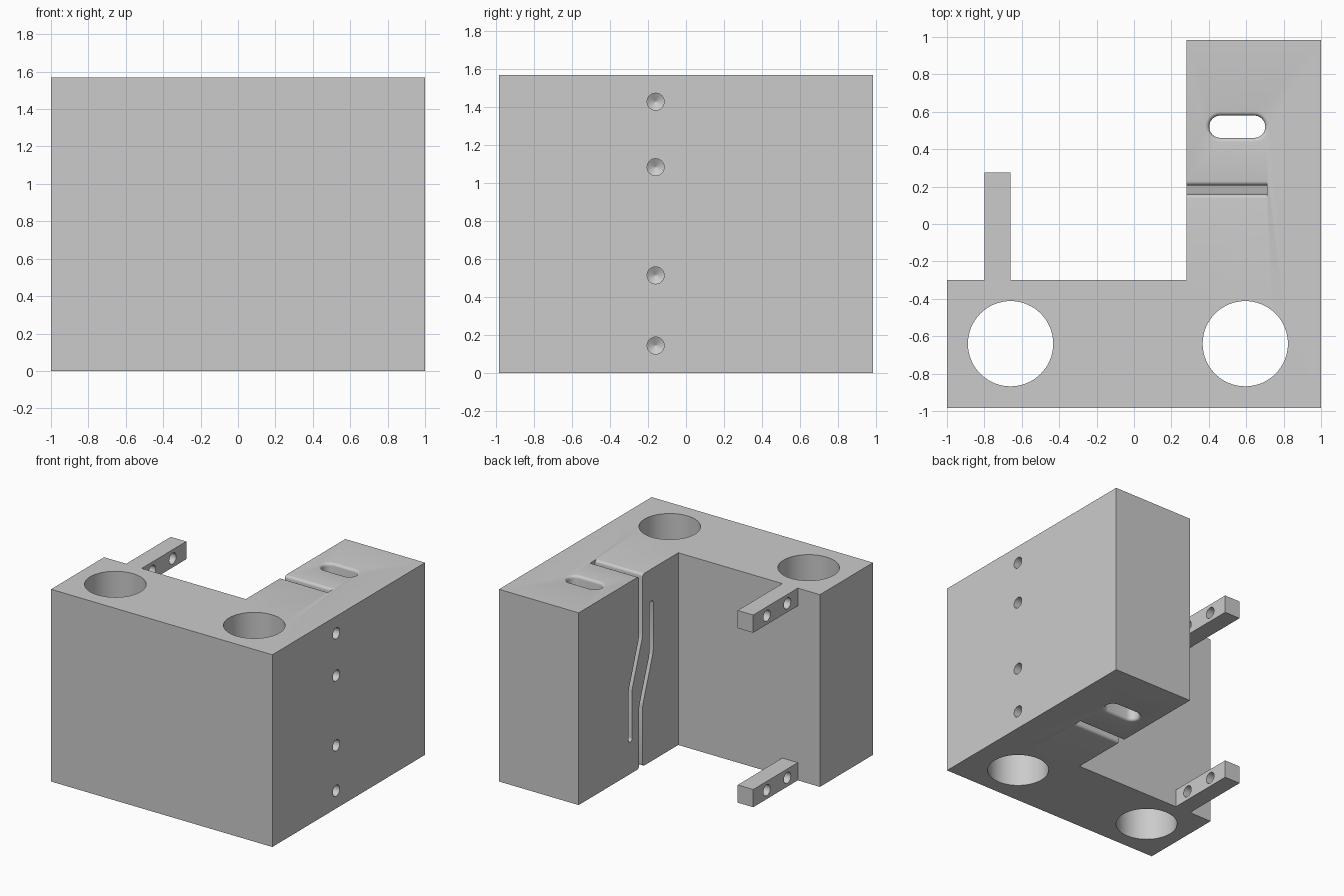
import bpy, bmesh, math
from mathutils import Vector

old = bpy.data.objects.get("Cube")
if old:
    bpy.data.objects.remove(old, do_unlink=True)

H = 1.57          # block height
DEPTH = 0.985     # half depth
PRONG = 0.145     # prong thickness

grey = bpy.data.materials.new("plain_grey")
grey.use_nodes = True
grey.diffuse_color = (0.6, 0.6, 0.6, 1)
grey.node_tree.nodes["Principled BSDF"].inputs["Base Color"].default_value = (0.6, 0.6, 0.6, 1)


def loft(name, rings):
    """Closed solid through equal-length rings of 3D points."""
    bm = bmesh.new()
    loops = [[bm.verts.new(p) for p in ring] for ring in rings]
    for a, b in zip(loops, loops[1:]):
        for i in range(len(a)):
            j = (i + 1) % len(a)
            bm.faces.new((a[i], a[j], b[j], b[i]))
    bm.faces.new(loops[0][::-1])
    bm.faces.new(loops[-1])
    bmesh.ops.recalc_face_normals(bm, faces=bm.faces[:])
    mesh = bpy.data.meshes.new(name)
    bm.to_mesh(mesh)
    bm.free()
    mesh.materials.append(grey)
    obj = bpy.data.objects.new(name, mesh)
    bpy.context.collection.objects.link(obj)
    return obj


def extrude_z(name, outline, z0, z1):
    return loft(name, [[(x, y, z) for x, y in outline] for z in (z0, z1)])


def extrude_x(name, outline, x0, x1):
    return loft(name, [[(x, y, z) for y, z in outline] for x in (x0, x1)])


def circle(u, v, r, n=32):
    return [(u + r * math.cos(2 * math.pi * i / n), v + r * math.sin(2 * math.pi * i / n))
            for i in range(n)]


def combine(target, tool, operation="DIFFERENCE"):
    mod = target.modifiers.new(tool.name, "BOOLEAN")
    mod.operation, mod.solver, mod.object = operation, "EXACT", tool
    bpy.context.view_layer.objects.active = target
    bpy.ops.object.modifier_apply(modifier=mod.name)
    bpy.data.objects.remove(tool, do_unlink=True)


# L-shaped block
block = extrude_z("clamp_block", [(-1, -DEPTH), (1, -DEPTH), (1, DEPTH), (0.28, DEPTH),
                                  (0.28, -0.3), (-1, -0.3)], 0, H)

# Prongs with two cross holes, flush with top and bottom
for name, z in (("lower_prong", 0), ("upper_prong", H - PRONG)):
    prong = extrude_z(name, [(-0.8, -0.38), (-0.66, -0.38), (-0.66, 0.275), (-0.8, 0.275)],
                      z, z + PRONG)
    combine(block, prong, "UNION")
    for y in (0.1, -0.165):
        combine(block, extrude_x("prong_hole", circle(y, z + PRONG / 2, 0.045), -0.9, -0.55))

# Large through bores
for x in (-0.66, 0.595):
    combine(block, extrude_z("bore", circle(x, -0.64, 0.228, 64), -0.1, H + 0.1))

# Rounded mouth profile: (distance inside the face, extra half-width)
R = 0.022
mouth = [(-0.05, R)] + [(R * math.sin(t), R * (1 - math.sin(math.acos(1 - math.sin(t)))))
                        for t in (math.pi / 2 * i / 5 for i in range(6))]
mouth = [(-0.05, R)] + [(R * (1 - math.cos(t)), R * (1 - math.sin(t)))
                        for t in (math.pi / 2 * i / 5 for i in range(6))]


def obround(cx, cy, half, r, n=12):
    right = [(cx + half + r * math.sin(t), cy - r * math.cos(t))
             for t in (math.pi * i / n for i in range(n + 1))]
    return right + [(2 * cx - x, 2 * cy - y) for x, y in right]


# Obround through slot with rounded mouths
levels = [(d, w) for d, w in mouth] + [(H - d, w) for d, w in reversed(mouth)]
combine(block, loft("obround_slot", [[(x, y, z) for x, y in obround(0.552, 0.52, 0.09, 0.06 + w)]
                                     for z, w in levels]))

# Two opposed crooked slits forming a slanted flexure strip
MID, HW = 0.183, 0.024
stations = [(MID, H - d, HW + w) for d, w in mouth]
stations += [(MID, 1.08, HW), (MID + 0.01, 1.04, HW), (MID + 0.127, 0.71, HW),
             (MID + 0.137, 0.67, HW), (MID + 0.137, 0.285, HW)]
end_y, end_z, _ = stations[-1]
tip = [(end_y + HW * math.cos(t), end_z - HW * math.sin(t))
       for t in (math.pi * i / 10 for i in range(1, 10))]
slit = [(y + w, z) for y, z, w in stations] + tip + [(y - w, z) for y, z, w in reversed(stations)]
combine(block, extrude_x("upper_slit", slit, 0.1, 0.71))
turned = [(2 * MID - y, H - z) for y, z in slit]
combine(block, extrude_x("lower_slit", turned, 0.1, 0.71))

# Blind drilled holes with conical ends on the right side
for z in (0.145, 0.515, 1.085, 1.43):
    rings = [[(x, y, v) for y, v in circle(-0.16, z, r, 24)]
             for x, r in ((1.1, 0.045), (0.72, 0.045), (0.695, 0.002))]
    combine(block, loft("drilled_hole", rings))

# Smooth the round walls, keep hard edges
bpy.ops.object.select_all(action="DESELECT")
block.select_set(True)
bpy.context.view_layer.objects.active = block
bpy.ops.object.shade_smooth_by_angle(angle=math.radians(30))
